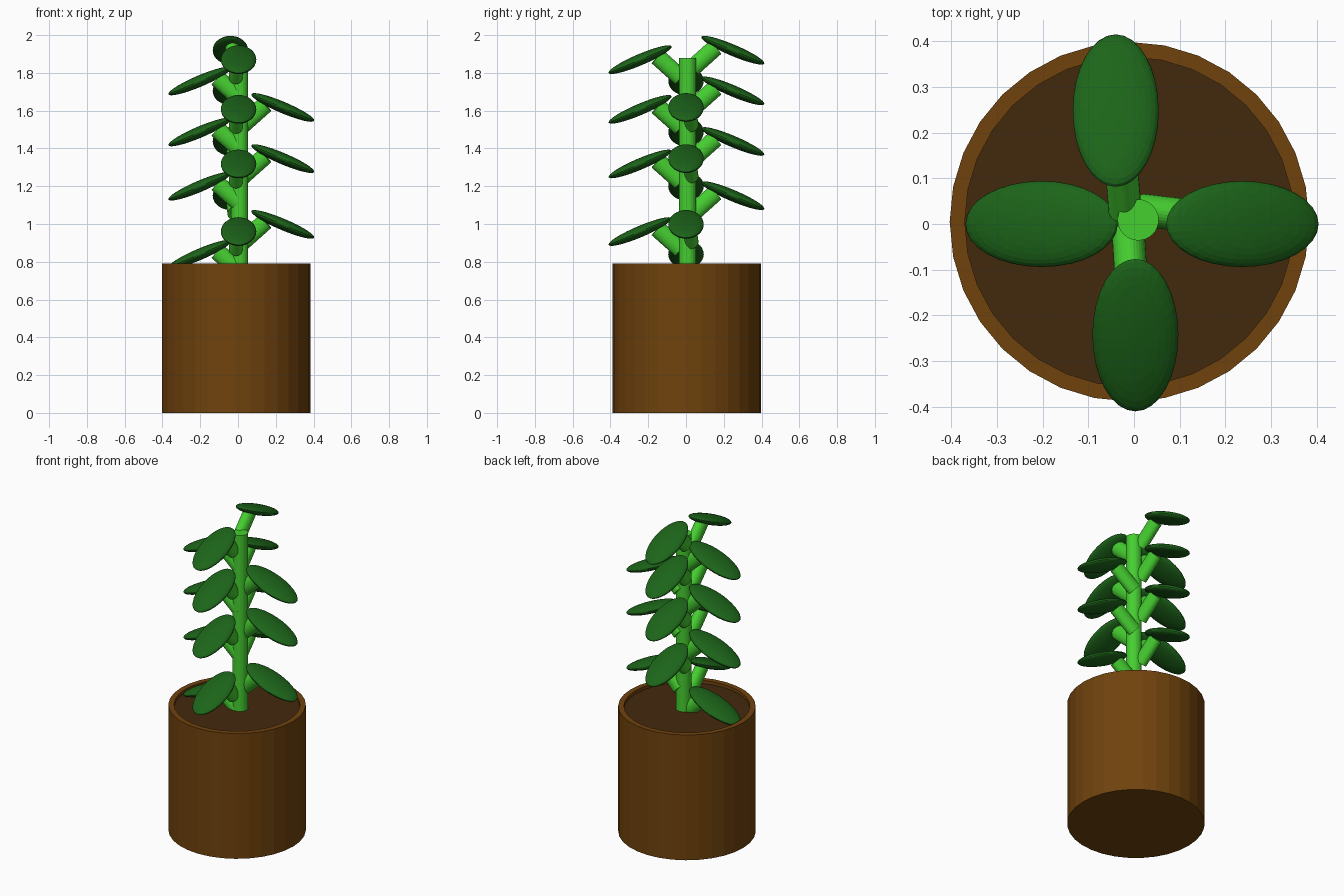
import bpy, bmesh, math
from mathutils import Vector, Matrix

if "Cube" in bpy.data.objects:
    bpy.data.objects.remove(bpy.data.objects["Cube"])


def material(name, rgb):
    m = bpy.data.materials.new(name)
    m.diffuse_color = (*rgb, 1)
    m.use_nodes = True
    m.node_tree.nodes["Principled BSDF"].inputs["Base Color"].default_value = m.diffuse_color
    return m


POT = material("pot_brown", (0.16, 0.055, 0.004))
SOIL = material("soil_brown", (0.055, 0.022, 0.004))
STEM = material("stem_green", (0.06, 0.62, 0.03))
LEAF = material("leaf_green", (0.012, 0.13, 0.01))


def make(name, bm, mat):
    mesh = bpy.data.meshes.new(name)
    bm.to_mesh(mesh)
    bm.free()
    mesh.materials.append(mat)
    ob = bpy.data.objects.new(name, mesh)
    bpy.context.collection.objects.link(ob)
    return ob


def cylinder(name, a, b, r_tangent, r_other, side, mat):
    """Elliptical cylinder from a to b; r_tangent is measured along side."""
    a, b = Vector(a), Vector(b)
    w = (b - a).normalized()
    v = w.cross(Vector(side)).normalized()
    u = v.cross(w)
    bm = bmesh.new()
    bmesh.ops.create_cone(bm, cap_ends=True, segments=32, radius1=1, radius2=1, depth=1)
    for vert in bm.verts:
        x, y, z = vert.co
        vert.co = (a + b) / 2 + u * x * r_tangent + v * y * r_other + w * z * (b - a).length
    return make(name, bm, mat)


# Pot with an inset, slightly recessed opening
CX, CY, TOP, SOIL_Z = -0.01, 0.005, 0.79, 0.77
bm = bmesh.new()
bmesh.ops.create_cone(bm, cap_ends=True, segments=32, radius1=0.393, radius2=0.393,
                      depth=TOP, matrix=Matrix.Translation((CX, CY, TOP / 2)))
lid = max(bm.faces, key=lambda f: f.calc_center_median().z)
bmesh.ops.inset_region(bm, faces=[lid], thickness=0.033)
inner = bmesh.ops.extrude_face_region(bm, geom=[lid])["geom"]
bmesh.ops.delete(bm, geom=[lid], context='FACES_ONLY')
for el in inner:
    if isinstance(el, bmesh.types.BMVert):
        el.co.z = SOIL_Z - 0.02
make("pot", bm, POT)

# Soil and stem
cylinder("soil", (CX, CY, SOIL_Z - 0.02), (CX, CY, SOIL_Z), 0.36, 0.36, (1, 0, 0), SOIL)
cylinder("stem", (0.009, 0.009, SOIL_Z - 0.01), (0.009, 0.009, 1.88), 0.045, 0.045, (1, 0, 0), STEM)

# Four columns of leaves: outward angle, leaf distance, side shift at stalk foot and leaf, heights
COLUMNS = {
    "right": (0, 0.237, 0.03, 0.0, (0.998, 1.346, 1.617)),
    "back": (90, 0.248, 0.02, 0.04, (1.15, 1.437, 1.705, 1.92)),
    "left": (180, 0.202, 0.0, 0.0, (0.84, 1.20, 1.487, 1.757)),
    "front": (270, 0.243, -0.012, 0.003, (0.96, 1.318, 1.607, 1.87)),
}
TILT = math.radians(23)
for side, (deg, dist, foot, shift, heights) in COLUMNS.items():
    turn = Matrix.Rotation(math.radians(deg), 4, 'Z')
    for i, z in enumerate(heights, 1):
        # Stalk rising from the stem to the underside of its leaf
        a = turn @ Vector((dist - 0.215, foot, z - 0.095))
        b = turn @ Vector((dist - 0.092, (foot + shift) / 2, z + 0.015))
        cylinder(f"{side}_stalk_{i}", a, b, 0.036, 0.046, turn @ Vector((0, 1, 0)), STEM)
        # Flattened leaf drooping outwards
        bm = bmesh.new()
        bmesh.ops.create_uvsphere(bm, u_segments=32, v_segments=16, radius=1)
        bm.transform(turn @ Matrix.Translation((dist, shift, z))
                     @ Matrix.Rotation(TILT, 4, 'Y') @ Matrix.Diagonal((0.181, 0.094, 0.03, 1)))
        make(f"{side}_leaf_{i}", bm, LEAF)
